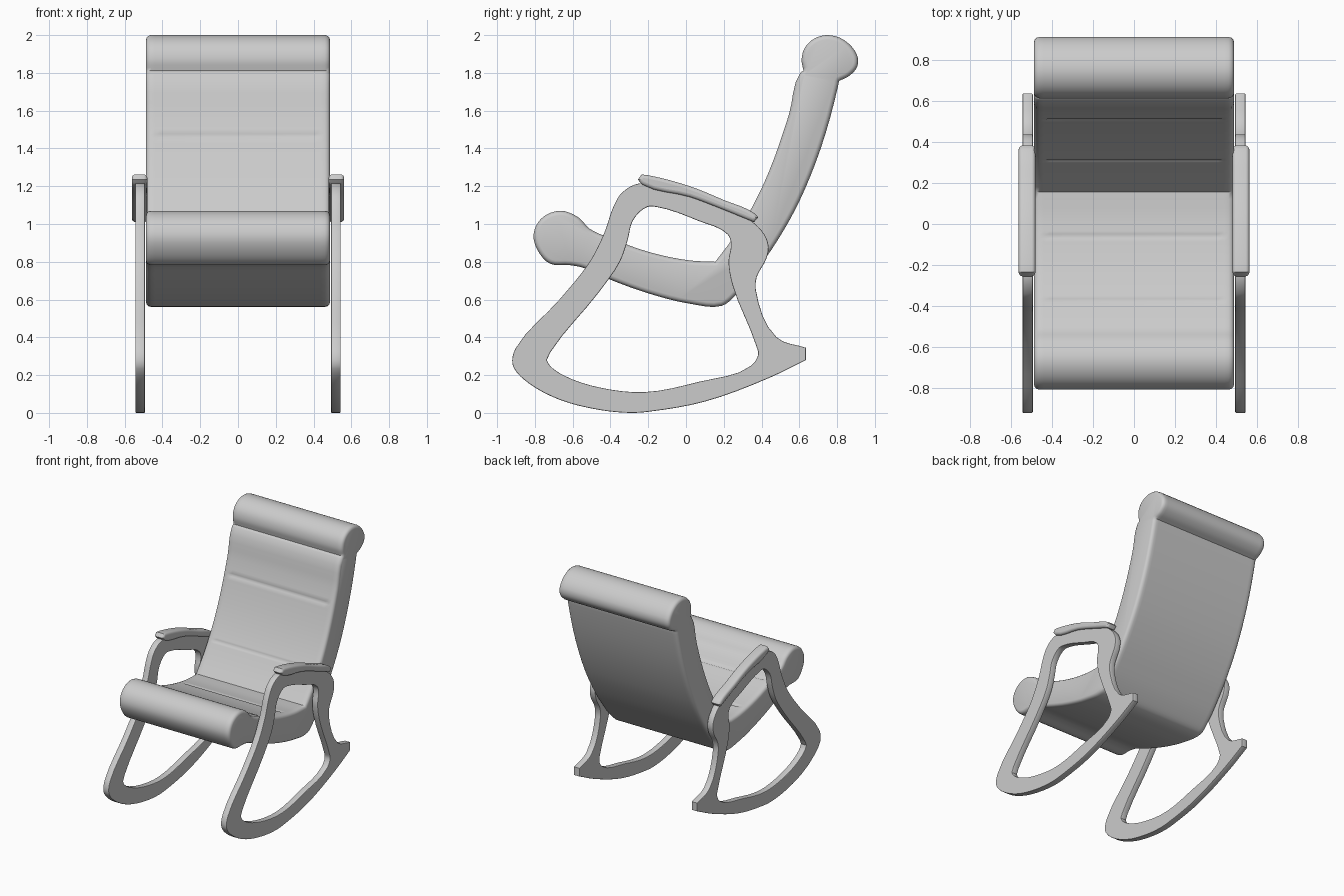
import bpy, bmesh
from math import radians
from mathutils import Vector

if "Cube" in bpy.data.objects:
    bpy.data.objects.remove(bpy.data.objects["Cube"])


def smooth_loop(pts, steps=4, corner=48):
    """Round a closed outline through its points, keeping strong corners sharp."""
    p = [Vector(q) for q in pts]
    n, out = len(p), []
    def tangent(i, seg):
        a, b = (p[i] - p[i - 1]).normalized(), (p[(i + 1) % n] - p[i]).normalized()
        return seg.normalized() if a.angle(b) > radians(corner) else (a + b).normalized()
    for i in range(n):
        j = (i + 1) % n
        seg = p[j] - p[i]
        m0, m1 = tangent(i, seg) * seg.length, tangent(j, seg) * seg.length
        for k in range(steps):
            t = k / steps
            out.append(p[i] * (2*t**3 - 3*t**2 + 1) + m0 * (t**3 - 2*t**2 + t)
                       + p[j] * (3*t**2 - 2*t**3) + m1 * (t**3 - t**2))
    return out


def shade(obj, angle):
    bpy.ops.object.select_all(action='DESELECT')
    obj.select_set(True)
    bpy.context.view_layer.objects.active = obj
    bpy.ops.object.shade_smooth_by_angle(angle=radians(angle))


def plate(name, loops, x, half, bevel, res):
    """Flat side-view outline (y, z) given thickness along x, with rounded edges."""
    cu = bpy.data.curves.new(name, 'CURVE')
    cu.dimensions, cu.fill_mode = '2D', 'BOTH'
    cu.extrude, cu.bevel_depth, cu.bevel_resolution, cu.offset = half - bevel, bevel, res, -bevel
    for loop in loops:
        s = cu.splines.new('POLY')
        s.points.add(len(loop) - 1)
        for pt, q in zip(s.points, loop):
            pt.co = (q.x, q.y, 0, 1)
        s.use_cyclic_u = True
    obj = bpy.data.objects.new(name, cu)
    obj.location.x = x
    obj.rotation_euler = (radians(90), 0, radians(90))
    bpy.context.collection.objects.link(obj)
    bpy.ops.object.select_all(action='DESELECT')
    obj.select_set(True)
    bpy.context.view_layer.objects.active = obj
    bpy.ops.object.convert(target='MESH')
    shade(bpy.context.object, 40)


# Rocker side frames and armrests
frame_outer = [(-.92, .28), (-.90, .345), (-.67, .60), (-.51, .80), (-.43, .96), (-.385, 1.09),
               (-.34, 1.165), (-.245, 1.215), (.02, 1.155), (.34, 1.02), (.415, .945),
               (.437, .88), (.425, .815), (.375, .72), (.37, .65), (.48, .40), (.635, .345),
               (.635, .28), (.44, .185), (.10, .06), (-.20, .006), (-.29, 0), (-.46, .016),
               (-.67, .07), (-.83, .155), (-.91, .235)]
frame_hole = [(-.737, .28), (-.715, .325), (-.46, .64), (-.35, .80), (-.31, .91), (-.28, 1.02),
              (-.205, 1.09), (-.155, 1.09), (.07, 1.015), (.22, .945), (.238, .90), (.225, .80),
              (.245, .68), (.37, .36), (.382, .31), (.345, .25), (.07, .165), (-.22, .11),
              (-.46, .135), (-.64, .195), (-.72, .25)]
armrest = [(-.255, 1.235), (-.235, 1.262), (-.20, 1.258), (.02, 1.20), (.20, 1.127), (.365, 1.055),
           (.382, 1.035), (.36, 1.01), (.20, 1.075), (.02, 1.143), (-.23, 1.208)]
for side, sx in (("left", -1), ("right", 1)):
    plate(side + "_rocker_frame", [smooth_loop(frame_outer), smooth_loop(frame_hole)],
          sx * .518, .025, .005, 1)
    plate(side + "_armrest", [smooth_loop(armrest)], sx * .521, .041, .018, 3)

# Padded seat and back, one continuous side profile with rolls at both ends
pad = [(-.807, .945), (-.765, 1.03), (-.665, 1.07), (-.57, 1.035), (-.51, .975), (-.40, .925),
       (-.19, .85), (.02, .807), (.155, .80), (.245, .92), (.345, 1.08), (.44, 1.28),
       (.545, 1.58), (.605, 1.80), (.622, 1.812), (.612, 1.87), (.63, 1.935), (.68, 1.982),
       (.75, 2.0), (.835, 1.975), (.905, 1.895), (.907, 1.835), (.865, 1.785), (.81, 1.757),
       (.805, 1.73), (.715, 1.405), (.60, 1.12), (.495, .93), (.40, .79), (.255, .615),
       (.19, .567), (.02, .578), (-.19, .63), (-.40, .705), (-.55, .77), (-.615, .782),
       (-.72, .79), (-.785, .86)]
profile = [(p, 0) for p in smooth_loop(pad)]

# Stitched creases across the padding: insert three points on the nearest segment
for c in ((-.37, .91), (-.06, .82), (.32, 1.035), (.515, 1.49)):
    c = Vector(c)
    i = min(range(len(profile) - 1),
            key=lambda k: ((profile[k][0] + profile[k + 1][0]) / 2 - c).length)
    a, b = profile[i][0], profile[i + 1][0]
    d, mid = (b - a).normalized() * .011, (a + b) / 2
    profile[i + 1:i + 1] = [(mid - d, 0), (mid, .009), (mid + d, 0)]

bm = bmesh.new()
n = len(profile)
half_rings = [(.487, .024, 0), (.483, .012, 0), (.474, .004, 0), (.460, 0, 0), (.44, 0, 0), (.41, 0, 1)]
rings = []
for x, inset, crease in [(-x, i, c) for x, i, c in half_rings] + half_rings[::-1]:
    ring = []
    for k, (p, depth) in enumerate(profile):
        t = (profile[(k + 1) % n][0] - profile[k - 1][0]).normalized()
        q = p + Vector((t.y, -t.x)) * (inset + depth * crease)
        ring.append(bm.verts.new((x, q.x, q.y)))
    rings.append(ring)
for r0, r1 in zip(rings, rings[1:]):
    for k in range(n):
        m = (k + 1) % n
        bm.faces.new((r0[k], r0[m], r1[m], r1[k]))
bm.faces.new(rings[0])
bm.faces.new(rings[-1])
bmesh.ops.recalc_face_normals(bm, faces=bm.faces)
me = bpy.data.meshes.new("seat_and_back_pad")
bm.to_mesh(me)
bm.free()
pad_obj = bpy.data.objects.new("seat_and_back_pad", me)
bpy.context.collection.objects.link(pad_obj)
shade(pad_obj, 45)
